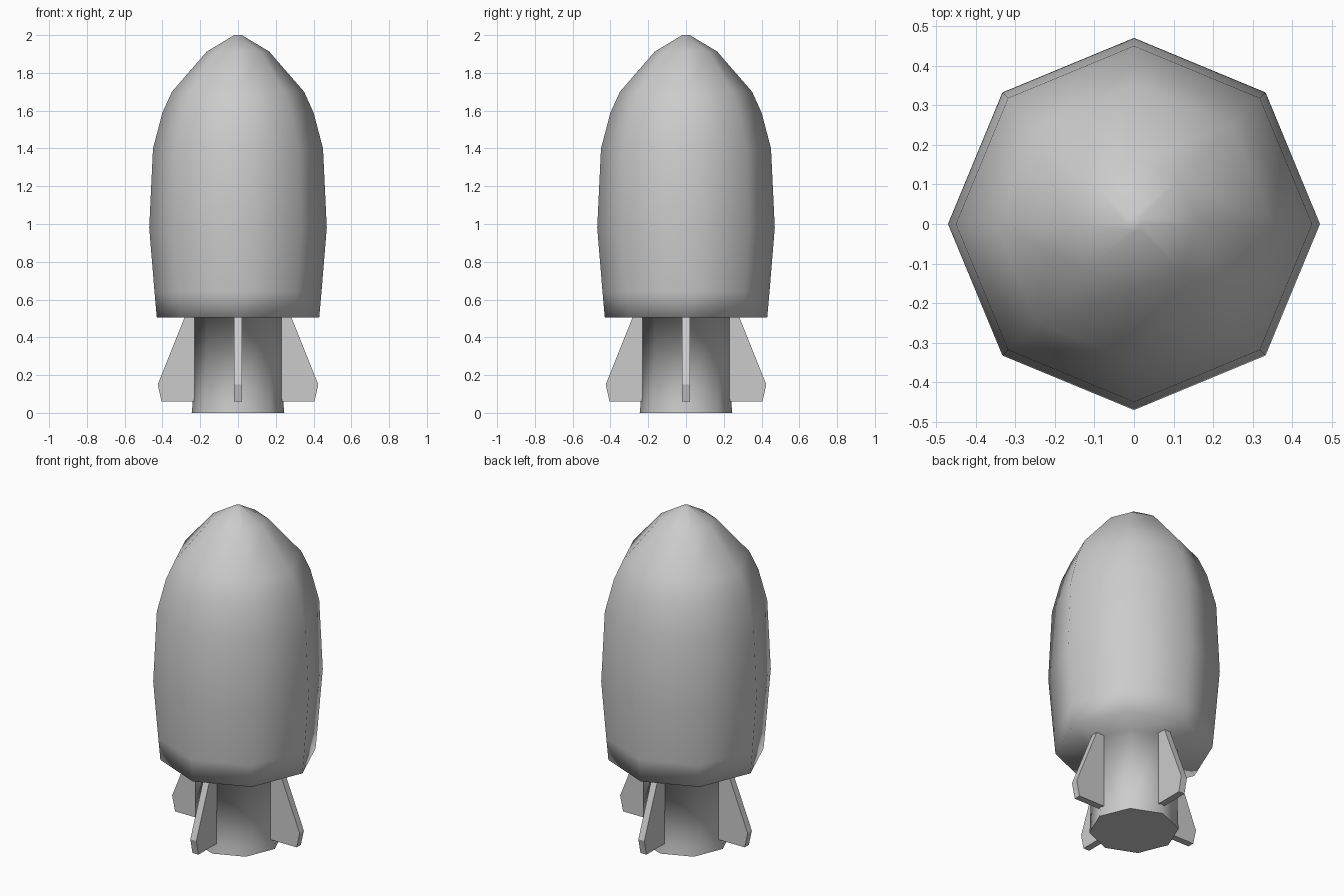
import bpy, bmesh, math

if "Cube" in bpy.data.objects:
    bpy.data.objects.remove(bpy.data.objects["Cube"])


def finish(bm, name):
    bmesh.ops.recalc_face_normals(bm, faces=bm.faces)
    mesh = bpy.data.meshes.new(name)
    bm.to_mesh(mesh)
    bm.free()
    obj = bpy.data.objects.new(name, mesh)
    bpy.context.collection.objects.link(obj)
    return obj


def lathe(name, profile, sides=8):
    """Spin (radius, z) points round the z axis, smooth sides and flat end caps."""
    bm = bmesh.new()
    rings = []
    for r, z in profile:
        rings.append([bm.verts.new((r * math.cos(2 * math.pi * i / sides),
                                    r * math.sin(2 * math.pi * i / sides), z))
                      for i in range(sides)])
    for a, b in zip(rings, rings[1:]):
        for i in range(sides):
            j = (i + 1) % sides
            bm.faces.new((a[i], a[j], b[j], b[i])).smooth = True
    bm.faces.new(rings[-1]).smooth = True
    base = bm.faces.new(rings[0])
    for e in base.edges:
        e.smooth = False
    return finish(bm, name)


# Rocket hull: nozzle, flat shoulder and pointed nose in one shell
lathe("hull", [
    (0.245, 0.0), (0.24, 0.05), (0.238, 0.505),
    (0.43, 0.505), (0.442, 0.64), (0.47, 0.98), (0.45, 1.40),
    (0.40, 1.59), (0.35, 1.70), (0.165, 1.913), (0.02, 2.0)])

# Four flat fins around the nozzle
fin_outline = [(0.20, 0.06), (0.405, 0.06), (0.425, 0.15),
               (0.283, 0.505), (0.20, 0.505)]
for k, side in enumerate(("right", "back", "left", "front")):
    bm = bmesh.new()
    face = bm.faces.new([bm.verts.new((x, -0.02, z)) for x, z in fin_outline])
    ext = bmesh.ops.extrude_face_region(bm, geom=[face])
    moved = [g for g in ext["geom"] if isinstance(g, bmesh.types.BMVert)]
    bmesh.ops.translate(bm, verts=moved, vec=(0, 0.04, 0))
    fin = finish(bm, side + "_fin")
    fin.rotation_euler.z = k * math.pi / 2
